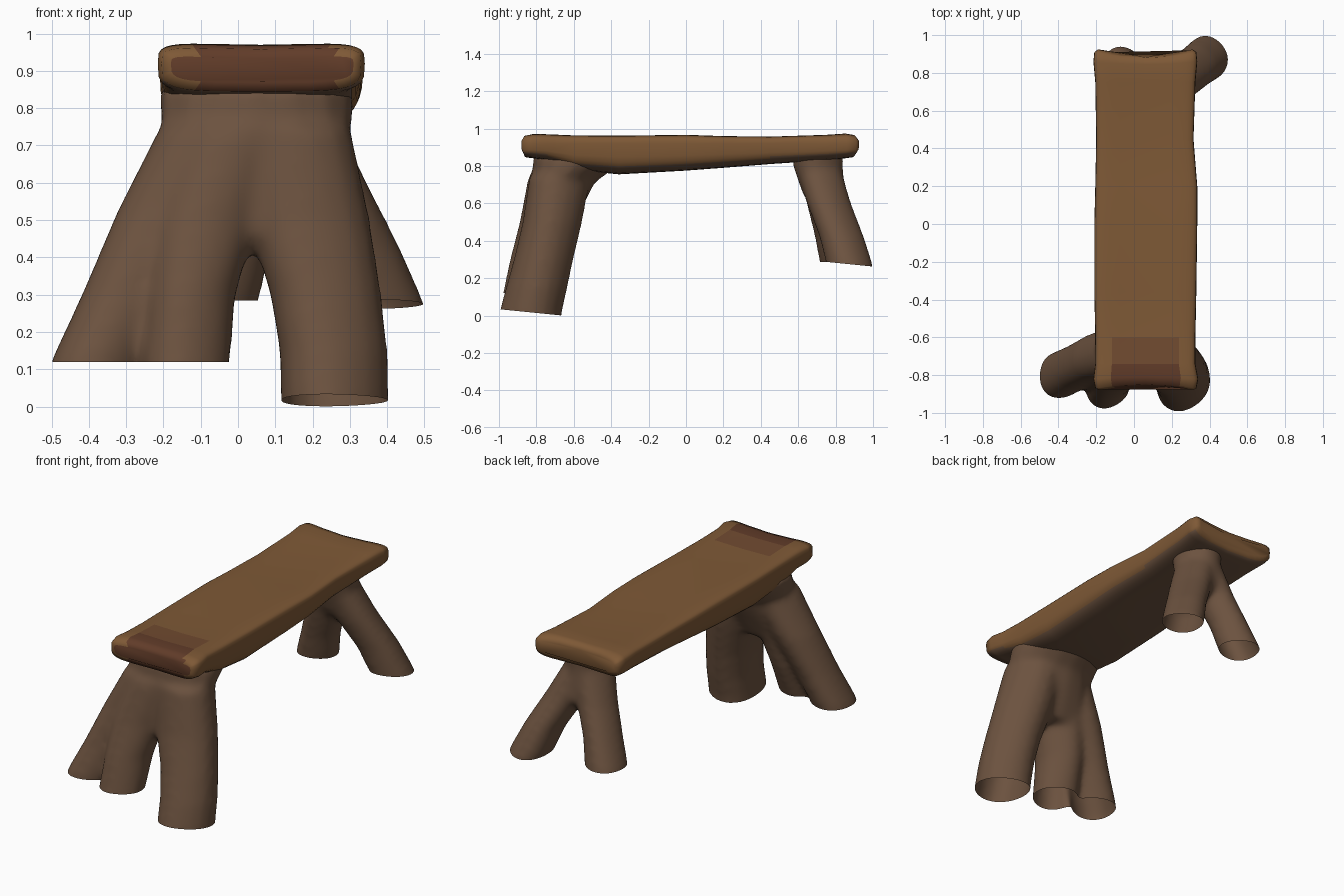
import bpy, bmesh, math
from mathutils import Vector

if "Cube" in bpy.data.objects:
    bpy.data.objects.remove(bpy.data.objects["Cube"])


def material(name, rgb):
    m = bpy.data.materials.new(name)
    m.diffuse_color = (*rgb, 1)
    m.use_nodes = True
    m.node_tree.nodes["Principled BSDF"].inputs["Base Color"].default_value = m.diffuse_color
    return m


SEAT_WOOD = material("seat wood", (0.21, 0.10, 0.037))
END_WOOD = material("dark end wood", (0.12, 0.045, 0.022))
MID_WOOD = material("stained wood", (0.165, 0.07, 0.03))
LEG_WOOD = material("leg wood", (0.15, 0.085, 0.05))


def loft(bm, rings):
    """Skin a list of point rings and cap both ends."""
    loops = [[bm.verts.new(p) for p in ring] for ring in rings]
    n = len(loops[0])
    for a, b in zip(loops, loops[1:]):
        for i in range(n):
            j = (i + 1) % n
            bm.faces.new((a[i], a[j], b[j], b[i]))
    bm.faces.new(loops[0][::-1])
    bm.faces.new(loops[-1])


def make_object(name, bm, *mats):
    bmesh.ops.recalc_face_normals(bm, faces=bm.faces)
    me = bpy.data.meshes.new(name)
    bm.to_mesh(me)
    bm.free()
    ob = bpy.data.objects.new(name, me)
    bpy.context.collection.objects.link(ob)
    for m in mats:
        me.materials.append(m)
    bpy.context.view_layer.objects.active = ob
    return ob


def smooth_shade(ob):
    for p in ob.data.polygons:
        p.use_smooth = True


def limb(bm, rings, sides=16):
    """Rough log from horizontal ellipses (x, y, z, rx, ry)."""
    out = []
    for cx, cy, z, rx, ry in rings:
        ring = []
        for i in range(sides):
            t = 2 * math.pi * i / sides
            k = 1 + 0.05 * math.sin(3 * t + 1.5 + 2 * z)
            ring.append((cx + k * rx * math.cos(t), cy + k * ry * math.sin(t), z))
        out.append(ring)
    loft(bm, out)


def leg_cluster(name, limbs, cuts):
    """Fuse limbs into one trunk, soften the forks, saw the feet open."""
    bm = bmesh.new()
    for rings in limbs:
        limb(bm, rings)
    ob = make_object(name, bm, LEG_WOOD)
    rm = ob.modifiers.new("fuse", 'REMESH')
    rm.mode = 'VOXEL'
    rm.voxel_size = 0.016
    bpy.ops.object.modifier_apply(modifier="fuse")
    bm = bmesh.new()
    bm.from_mesh(ob.data)
    for _ in range(8):
        bmesh.ops.smooth_vert(bm, verts=bm.verts, factor=0.5,
                              use_axis_x=True, use_axis_y=True, use_axis_z=True)
    for x0, x1, point, normal in cuts:
        faces = [f for f in bm.faces if x0 < f.calc_center_median().x < x1
                 and f.calc_center_median().z < point[2] + 0.12]
        geom = set(faces)
        for f in faces:
            geom.update(f.edges)
            geom.update(f.verts)
        bmesh.ops.bisect_plane(bm, geom=list(geom), plane_co=point,
                               plane_no=Vector(normal), clear_outer=True)
    bm.to_mesh(ob.data)
    bm.free()
    smooth_shade(ob)
    return ob


# seat: worn plank, thicker below near the front, lobed corners
# (y, left, right, top, bottom, end notch)
sections = [(-0.88, -0.18, 0.31, 0.945, 0.87, 0.025),
            (-0.87, -0.205, 0.33, 0.97, 0.845, 0.02),
            (-0.82, -0.215, 0.34, 0.98, 0.84, 0.01),
            (-0.74, -0.205, 0.325, 0.978, 0.83, 0),
            (-0.60, -0.205, 0.325, 0.972, 0.78, 0),
            (-0.36, -0.21, 0.33, 0.97, 0.755, 0),
            (0.00, -0.21, 0.335, 0.975, 0.775, 0),
            (0.20, -0.205, 0.335, 0.968, 0.79, 0),
            (0.45, -0.20, 0.315, 0.965, 0.81, 0),
            (0.75, -0.205, 0.325, 0.975, 0.83, 0),
            (0.86, -0.215, 0.335, 0.982, 0.84, -0.015),
            (0.91, -0.21, 0.33, 0.975, 0.845, -0.03),
            (0.925, -0.19, 0.31, 0.95, 0.87, -0.04)]
rings = []
for y, x0, x1, zt, zb, notch in sections:
    cx, hx, mid = (x0 + x1) / 2, (x1 - x0) / 2, 0.92
    ring = []
    for i in range(32):
        t = 2 * math.pi * i / 32
        c, s = math.cos(t), math.sin(t)
        u = math.copysign(abs(c) ** 0.42, c)
        v = math.copysign(abs(s) ** 0.5, s)
        dip = 0.012 * (1 - u * u) if s > 0 else 0
        z = mid + v * ((zt - mid) if s > 0 else (mid - zb)) - dip
        ring.append((cx + hx * u, y + notch * (1 - u * u), z))
    rings.append(ring)
bm = bmesh.new()
loft(bm, rings)
seat = make_object("seat", bm, SEAT_WOOD, MID_WOOD, END_WOOD, LEG_WOOD)
smooth_shade(seat)
# stained front end and greyer underside
for p in seat.data.polygons:
    inner = -0.12 < p.center.x < 0.25
    if p.normal.z < -0.6:
        p.material_index = 3
    elif p.center.y < -0.74 and inner:
        p.material_index = 2
    elif p.center.y < -0.6 and inner:
        p.material_index = 1

# front trunk splitting into three legs
leg_cluster("front_legs", [
    [(0.05, -0.57, 0.86, 0.26, 0.26), (0.05, -0.61, 0.79, 0.26, 0.22),
     (0.045, -0.67, 0.71, 0.25, 0.175), (0.02, -0.71, 0.56, 0.28, 0.14),
     (0.01, -0.73, 0.46, 0.30, 0.11)],
    [(-0.08, -0.68, 0.75, 0.13, 0.14), (-0.19, -0.71, 0.52, 0.14, 0.13),
     (-0.30, -0.76, 0.30, 0.125, 0.12), (-0.38, -0.80, 0.13, 0.125, 0.125),
     (-0.40, -0.81, 0.06, 0.12, 0.12)],
    [(0.0, -0.70, 0.75, 0.15, 0.15), (-0.09, -0.75, 0.50, 0.14, 0.145),
     (-0.13, -0.80, 0.30, 0.12, 0.145), (-0.145, -0.85, 0.12, 0.12, 0.13),
     (-0.147, -0.87, 0.05, 0.115, 0.12)],
    [(0.14, -0.68, 0.75, 0.16, 0.165), (0.185, -0.72, 0.50, 0.165, 0.16),
     (0.23, -0.765, 0.30, 0.15, 0.16), (0.25, -0.80, 0.15, 0.146, 0.165),
     (0.253, -0.83, 0.02, 0.146, 0.168), (0.253, -0.835, -0.06, 0.145, 0.165)],
], [(-1, 0.05, (-0.2, -0.85, 0.12), (0, 0, -1)),
    (0.05, 1, (0.26, -0.83, 0.017), (0, -0.1, -1))])

# rear trunk splitting into two shorter splayed legs
leg_cluster("rear_legs", [
    [(0.13, 0.70, 0.87, 0.14, 0.14), (0.13, 0.70, 0.80, 0.13, 0.135),
     (0.14, 0.73, 0.66, 0.13, 0.115), (0.15, 0.75, 0.60, 0.12, 0.10)],
    [(0.14, 0.70, 0.80, 0.11, 0.12), (0.23, 0.76, 0.60, 0.115, 0.12),
     (0.325, 0.83, 0.42, 0.11, 0.12), (0.38, 0.87, 0.28, 0.115, 0.125),
     (0.41, 0.885, 0.20, 0.11, 0.12)],
    [(0.11, 0.70, 0.80, 0.11, 0.12), (0.05, 0.75, 0.60, 0.11, 0.11),
     (-0.02, 0.795, 0.42, 0.105, 0.11), (-0.06, 0.825, 0.29, 0.115, 0.115),
     (-0.08, 0.84, 0.21, 0.11, 0.11)],
], [(-1, 0.17, (-0.06, 0.82, 0.285), (0, 0, -1)),
    (0.17, 1, (0.40, 0.87, 0.275), (0, -0.1, -1))])
